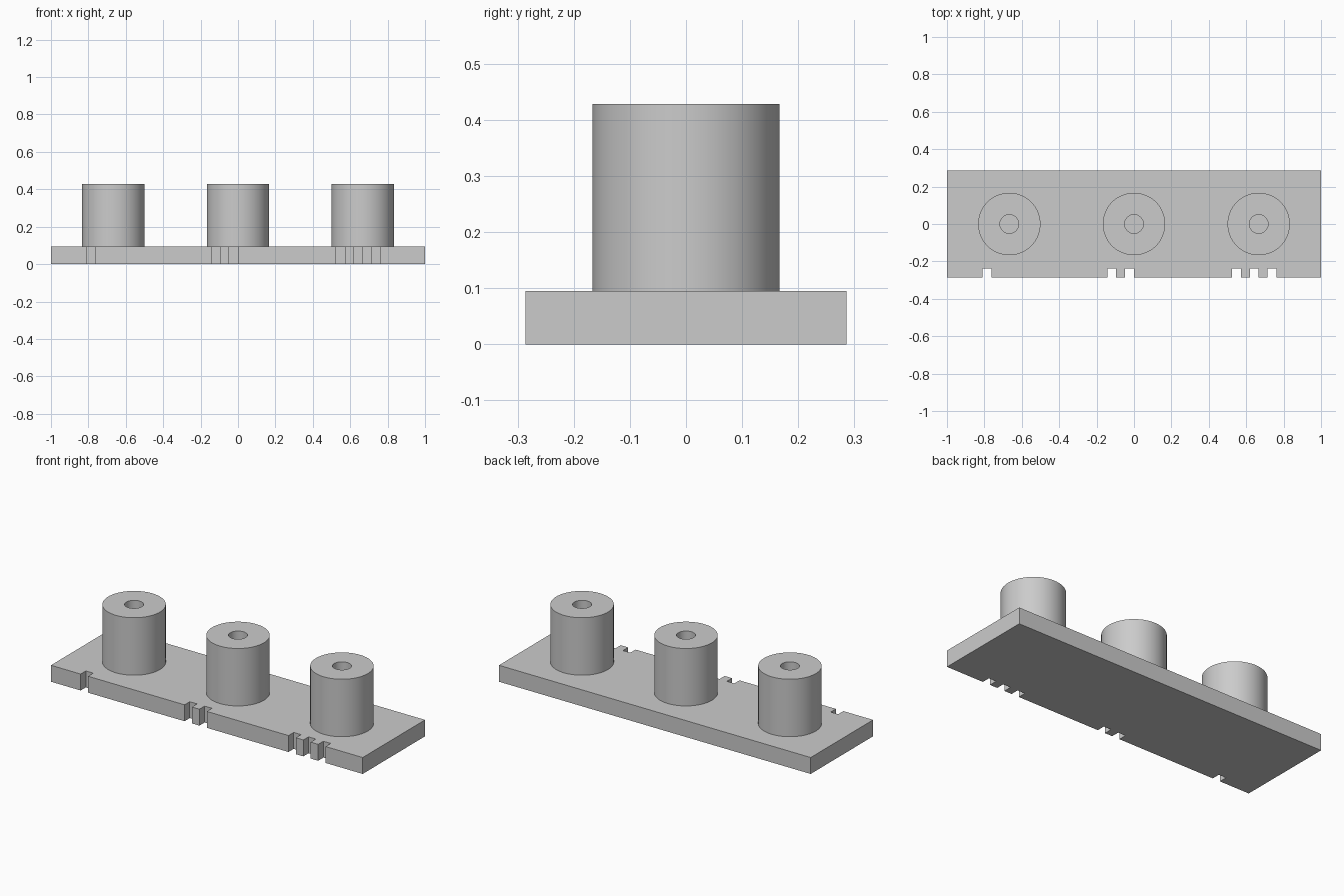
import bpy, bmesh, math

cube = bpy.data.objects.get("Cube")
if cube:
    bpy.data.objects.remove(cube, do_unlink=True)

UNIT = 1 / 21                    # the plate is 42 units long
HALF_X, HALF_Y = 21 * UNIT, 6 * UNIT
PLATE_TOP, POST_TOP = 2 * UNIT, 9 * UNIT
POST_RADIUS, HOLE_RADIUS = 3.5 * UNIT, 0.05
SPACING = 14 * UNIT
SEGMENTS = 96

grey = bpy.data.materials.new("plain grey")
grey.use_nodes = True
colour = (0.6, 0.6, 0.6, 1)
grey.diffuse_color = colour
grey.node_tree.nodes["Principled BSDF"].inputs["Base Color"].default_value = colour


def make_object(name, bm):
    bmesh.ops.recalc_face_normals(bm, faces=bm.faces)
    mesh = bpy.data.meshes.new(name)
    bm.to_mesh(mesh)
    bm.free()
    mesh.materials.append(grey)
    obj = bpy.data.objects.new(name, mesh)
    bpy.context.collection.objects.link(obj)
    return obj


# Base plate: outline with one, two and three square notches along the front
outline = [(-HALF_X, -HALF_Y)]
for first, count in ((-17, 1), (-3, 2), (11, 3)):
    for i in range(count):
        left = (first + 2 * i) * UNIT
        right, inner = left + UNIT, -HALF_Y + UNIT
        outline += [(left, -HALF_Y), (left, inner), (right, inner), (right, -HALF_Y)]
outline += [(HALF_X, -HALF_Y), (HALF_X, HALF_Y), (-HALF_X, HALF_Y)]

bm = bmesh.new()
bottom = bm.faces.new([bm.verts.new((x, y, 0)) for x, y in outline])
top = bmesh.ops.extrude_face_region(bm, geom=[bottom], use_keep_orig=True)["geom"]
bmesh.ops.translate(bm, vec=(0, 0, PLATE_TOP),
                    verts=[v for v in top if isinstance(v, bmesh.types.BMVert)])
make_object("base_plate", bm)

# Hollow posts: wall profile turned around the z axis, open onto the plate
profile = [(POST_RADIUS, PLATE_TOP), (POST_RADIUS, POST_TOP),
           (HOLE_RADIUS, POST_TOP), (HOLE_RADIUS, PLATE_TOP)]
for name, side in (("right_post", -1), ("middle_post", 0), ("left_post", 1)):
    bm = bmesh.new()
    verts = [bm.verts.new((r, 0, z)) for r, z in profile]
    edges = [bm.edges.new(pair) for pair in zip(verts, verts[1:])]
    bmesh.ops.spin(bm, geom=verts + edges, cent=(0, 0, 0), axis=(0, 0, 1),
                   angle=math.tau, steps=SEGMENTS, use_merge=True)
    bmesh.ops.remove_doubles(bm, verts=bm.verts, dist=0.0001)
    bmesh.ops.recalc_face_normals(bm, faces=bm.faces)
    # Make sure the top rim faces upward
    if sum(f.normal.z for f in bm.faces) < 0:
        bmesh.ops.reverse_faces(bm, faces=bm.faces)
    post = make_object(name, bm)
    post.location.x = side * SPACING
    bpy.ops.object.select_all(action='DESELECT')
    post.select_set(True)
    bpy.context.view_layer.objects.active = post
    bpy.ops.object.shade_smooth_by_angle(angle=math.radians(30))
